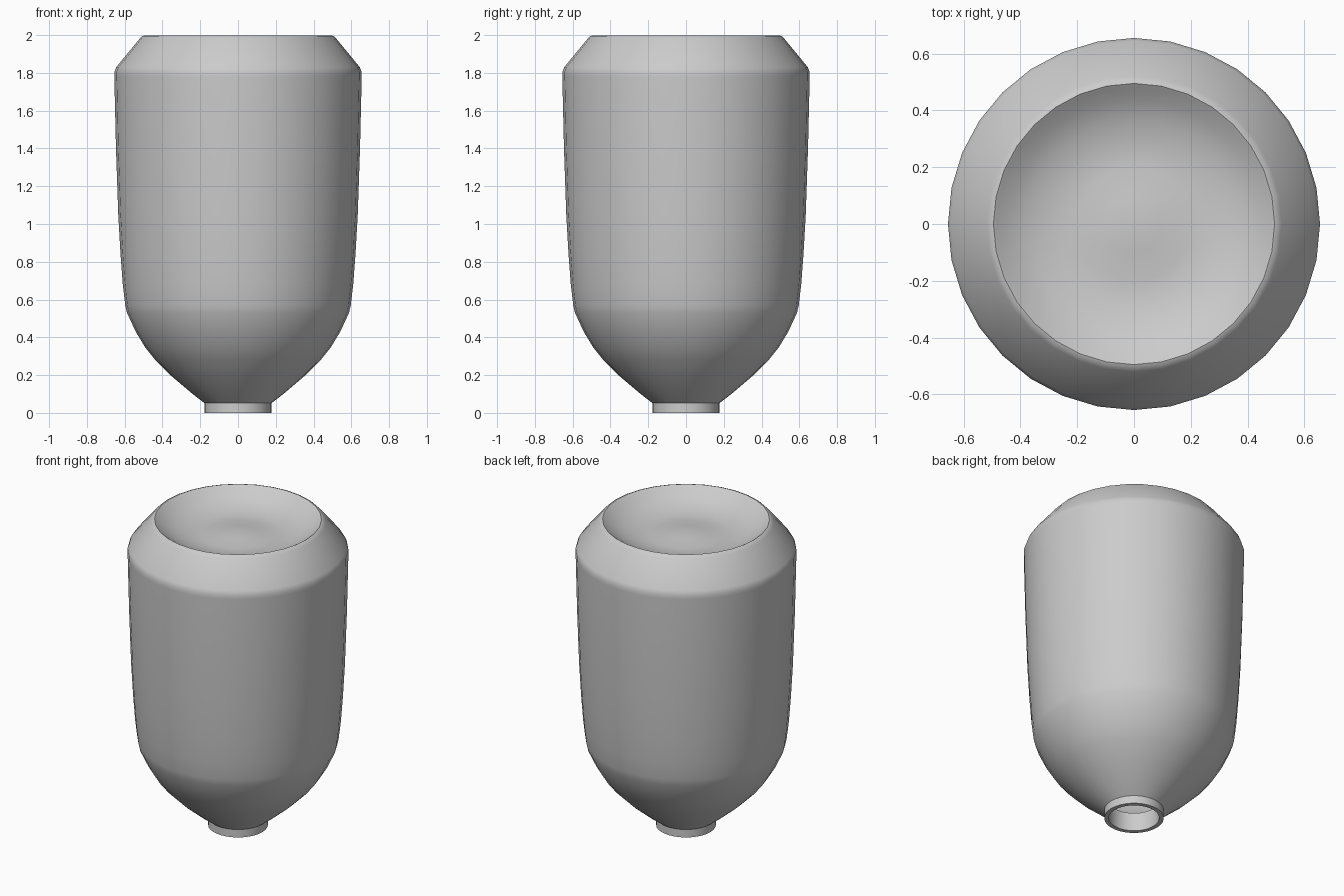
import bpy, bmesh, math

if "Cube" in bpy.data.objects:
    bpy.data.objects.remove(bpy.data.objects["Cube"])

SEGMENTS = 32


def lathe(name, profile, closed=False):
    """Revolve a (radius, z) profile around the z axis."""
    bm = bmesh.new()
    verts = [bm.verts.new((r, 0, z)) for r, z in profile]
    edges = [bm.edges.new(pair) for pair in zip(verts, verts[1:])]
    if closed:
        edges.append(bm.edges.new((verts[-1], verts[0])))
    bmesh.ops.spin(bm, geom=verts + edges, cent=(0, 0, 0), axis=(0, 0, 1),
                   angle=2 * math.pi, steps=SEGMENTS)
    bmesh.ops.remove_doubles(bm, verts=bm.verts, dist=0.0005)
    bmesh.ops.recalc_face_normals(bm, faces=bm.faces)
    mesh = bpy.data.meshes.new(name)
    bm.to_mesh(mesh)
    bm.free()
    obj = bpy.data.objects.new(name, mesh)
    bpy.context.collection.objects.link(obj)
    bpy.ops.object.select_all(action='DESELECT')
    obj.select_set(True)
    bpy.context.view_layer.objects.active = obj
    bpy.ops.object.shade_smooth_by_angle(angle=math.radians(35))
    return obj


# Upturned bottle: tapered shoulder, long wall, chamfer and dished base on top
lathe("bottle_body", [
    (0.175, 0.05), (0.24, 0.10), (0.35, 0.193), (0.44, 0.283),
    (0.49, 0.345), (0.54, 0.427), (0.588, 0.53), (0.597, 0.57),
    (0.61, 0.68), (0.622, 0.84), (0.634, 1.05), (0.646, 1.40),
    (0.655, 1.78), (0.655, 1.805), (0.645, 1.83),
    (0.52, 1.982), (0.508, 1.994), (0.495, 1.999), (0.482, 1.99),
    (0.44, 1.958), (0.37, 1.925), (0.28, 1.903), (0.20, 1.90),
    (0.10, 1.914), (0.0, 1.92)])

# Open neck tube, running a little way into the body
lathe("neck", [
    (0.177, 0.0), (0.177, 0.055), (0.155, 0.055), (0.155, 0.12),
    (0.15, 0.12), (0.15, 0.0)], closed=True)
